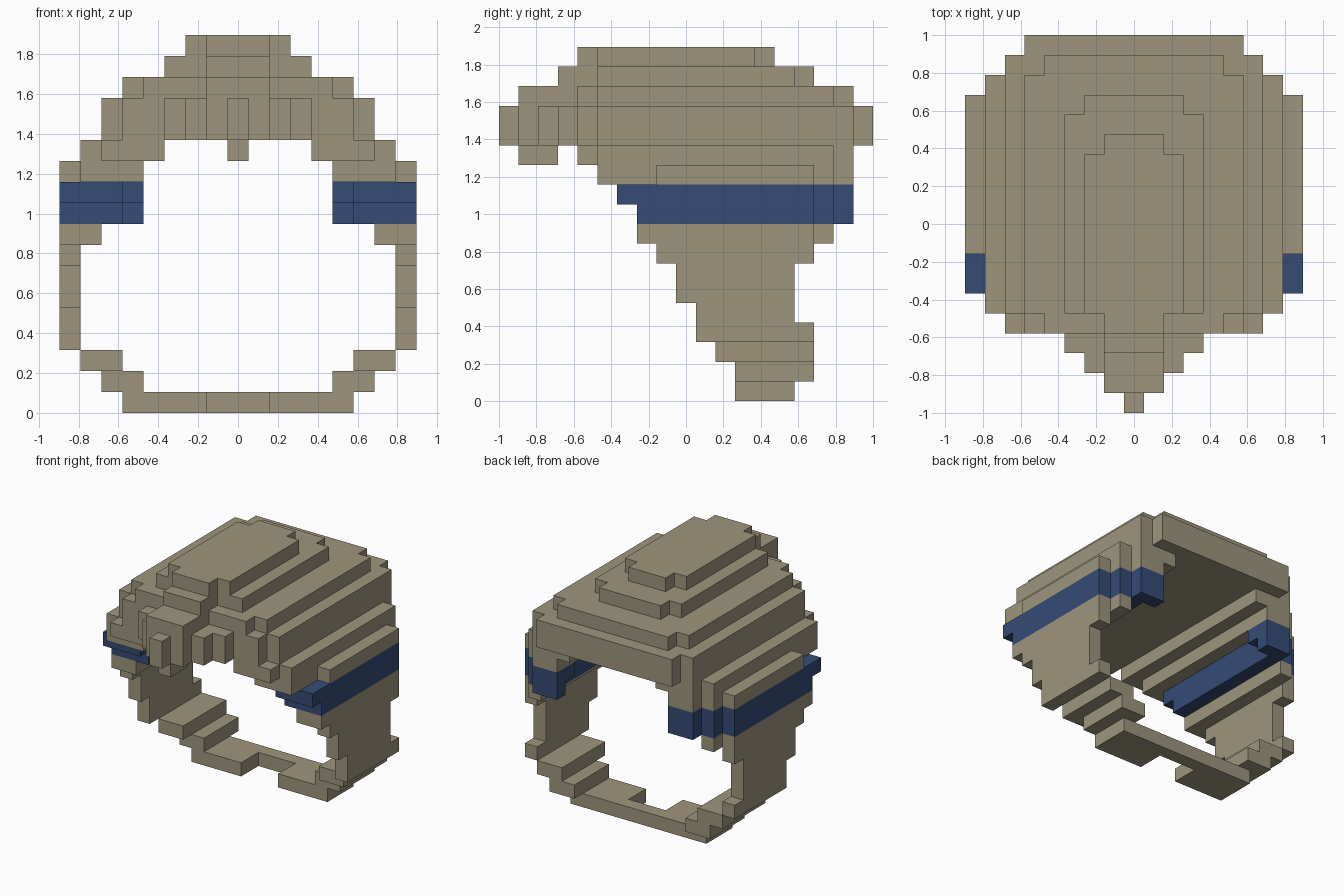
import bpy
import bmesh
from mathutils import Vector

cube = bpy.data.objects.get("Cube")
if cube:
    bpy.data.objects.remove(cube)

CELL = 2 / 19          # edge of one block
HALF_DEPTH = 9.5       # blocks from the front to the middle
BACK_CORNER = 23       # outer column + row on the stepped rear corner


def make_material(name, rgb):
    mat = bpy.data.materials.new(name)
    mat.use_nodes = True
    colour = (*rgb, 1)
    mat.diffuse_color = colour
    mat.node_tree.nodes["Principled BSDF"].inputs["Base Color"].default_value = colour
    return mat


stone = make_material("stone_beige", (0.34, 0.30, 0.205))
blue = make_material("navy_blue", (0.036, 0.072, 0.18))

parts = {}


def block(part, layers, front, back, inner, outer, corner=BACK_CORNER):
    """Fill mirrored blocks; the rear corner narrows one column per row."""
    cells = parts.setdefault(part, set())
    for z in layers:
        for y in range(front, back + 1):
            for x in range(inner, min(outer, corner - y) + 1):
                cells.update({(x, y, z), (-x, y, z)})


# Stepped crown with its narrow ridge running forward
block("crown_top", [17], 4, 4, 0, 1)
block("crown_top", [17], 5, 13, 0, 2, corner=14)
block("crown_middle", [16], 3, 4, 0, 1)
block("crown_middle", [16], 5, 15, 0, 3, corner=17)
block("crown_base", [15], 1, 3, 0, 1)
block("crown_base", [15], 4, 4, 0, 4)
block("crown_base", [15], 5, 17, 0, 5, corner=21)

# Brow slab with a pointed peak
brow = [13, 14]
for row in range(4):
    block("brow_peak", brow, row, row, 0, row)
block("brow_slab", brow, 4, 4, 0, 5)
block("brow_slab", brow, 5, 18, 0, 6)
block("nose_tip", [12], 1, 2, 0, 0)

# Upper side walls
block("upper_walls", [12], 4, 4, 4, 6)
block("upper_walls", [12], 5, 17, 4, 7)
block("upper_walls", [11], 5, 7, 5, 7)
block("upper_walls", [11], 8, 17, 5, 8)

# Coloured side bands, hooked inward at the back
block("side_bands", [10], 6, 17, 6, 8)
block("side_bands", [10], 16, 17, 5, 5)
block("side_bands", [9], 7, 17, 6, 8)
block("side_bands", [9], 17, 17, 5, 5)

# Cheek walls narrowing downwards
block("cheek_walls", [8], 7, 16, 7, 8)
block("cheek_walls", [7], 8, 15, 8, 8)
block("cheek_walls", [5, 6], 9, 14, 8, 8)
block("cheek_walls", [4], 10, 14, 8, 8)
block("cheek_walls", [3], 10, 15, 8, 8)

# Jaw steps and notched chin bar
block("jaw_steps", [2], 11, 15, 6, 7)
block("jaw_steps", [1], 12, 15, 5, 6)
block("chin_bar", [0], 12, 14, 2, 5)
block("chin_bar", [0], 14, 14, 0, 1)

filled = set().union(*parts.values())


def build(name, cells, material):
    """Skin the outside of the blocks, then merge flat areas."""
    bm = bmesh.new()
    corners = {}

    def vertex(p):
        key = tuple(round(c * 2) for c in p)
        if key not in corners:
            corners[key] = bm.verts.new(p)
        return corners[key]

    for cell in sorted(cells):
        centre = Vector(cell)
        for axis in range(3):
            for sign in (-1, 1):
                normal = Vector((0, 0, 0))
                normal[axis] = sign
                if tuple(int(c) for c in centre + normal) in filled:
                    continue
                u, v = Vector((0, 0, 0)), Vector((0, 0, 0))
                u[(axis + 1) % 3] = 0.5
                v[(axis + 2) % 3] = 0.5 * sign
                mid = centre + normal / 2
                bm.faces.new([vertex(mid + a * u + b * v) for a, b in
                              ((-1, -1), (1, -1), (1, 1), (-1, 1))])
    bmesh.ops.dissolve_limit(bm, angle_limit=0.01, verts=bm.verts, edges=bm.edges)
    for v in bm.verts:
        v.co = Vector((v.co.x, v.co.y + 0.5 - HALF_DEPTH, v.co.z + 0.5)) * CELL
    mesh = bpy.data.meshes.new(name)
    bm.to_mesh(mesh)
    bm.free()
    mesh.materials.append(material)
    bpy.context.collection.objects.link(bpy.data.objects.new(name, mesh))


for part, cells in parts.items():
    build(part, cells, blue if part == "side_bands" else stone)
